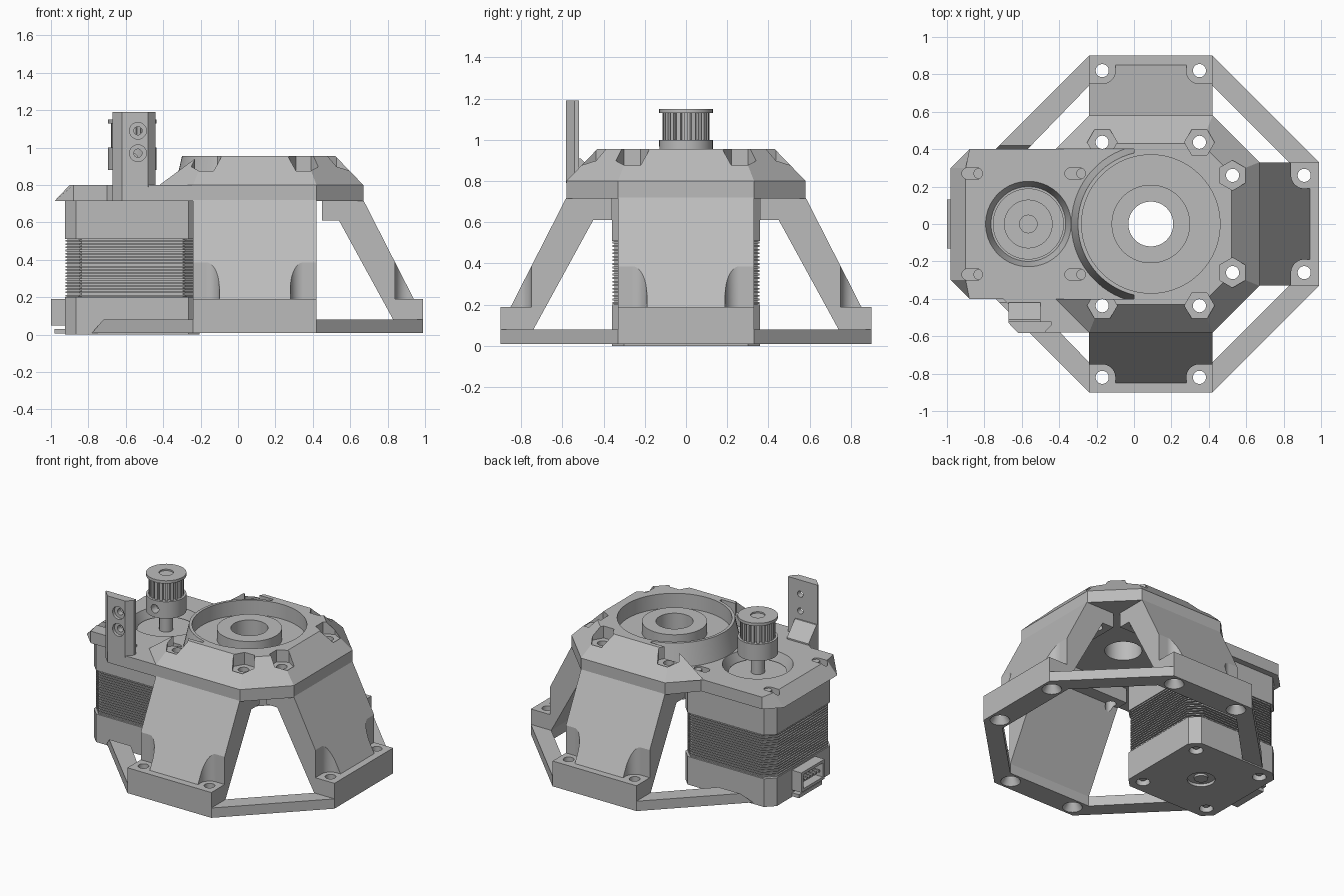
import bpy, bmesh, math
from mathutils import Matrix, Vector

if "Cube" in bpy.data.objects:
    bpy.data.objects.remove(bpy.data.objects["Cube"], do_unlink=True)

grey = bpy.data.materials.new("plain grey")
grey.use_nodes = True
COLOUR = (0.5, 0.5, 0.5, 1)
grey.diffuse_color = COLOUR
grey.node_tree.nodes["Principled BSDF"].inputs["Base Color"].default_value = COLOUR

HUB = 0.09        # x of the hub axis
MOTOR = -0.565    # x of the motor axis
parts = []


def finish(bm, name, matrix=None):
    if matrix:
        bm.transform(matrix)
    bmesh.ops.recalc_face_normals(bm, faces=bm.faces)
    mesh = bpy.data.meshes.new(name)
    bm.to_mesh(mesh)
    bm.free()
    mesh.materials.append(grey)
    ob = bpy.data.objects.new(name, mesh)
    bpy.context.collection.objects.link(ob)
    parts.append(ob)
    return ob


def prism(name, points, z0, z1, matrix=None, top=None):
    """Outline extruded from z0 to z1; the top may use another outline."""
    bm = bmesh.new()
    low = [bm.verts.new((x, y, z0)) for x, y in points]
    high = [bm.verts.new((x, y, z1)) for x, y in top or points]
    bm.faces.new(low)
    bm.faces.new(high)
    n = len(points)
    for i in range(n):
        j = (i + 1) % n
        bm.faces.new((low[i], low[j], high[j], high[i]))
    return finish(bm, name, matrix)


def box(name, x0, x1, y0, y1, z0, z1, matrix=None):
    return prism(name, [(x0, y0), (x1, y0), (x1, y1), (x0, y1)], z0, z1, matrix)


def cyl(name, x, y, z0, z1, r, r2=None, sides=48, matrix=None):
    def ring(rad):
        turn = [math.tau * (i + 0.5) / sides for i in range(sides)]
        return [(x + rad * math.cos(a), y + rad * math.sin(a)) for a in turn]
    return prism(name, ring(r), z0, z1, matrix, ring(r2) if r2 else None)


def join(ob, cutters, kind="DIFFERENCE"):
    for c in cutters:
        mod = ob.modifiers.new("bool", "BOOLEAN")
        mod.operation, mod.object, mod.solver = kind, c, "EXACT"
        bpy.context.view_layer.objects.active = ob
        bpy.ops.object.modifier_apply(modifier=mod.name)
        parts.remove(c)
        bpy.data.objects.remove(c, do_unlink=True)


def octagon(a, b):
    """Eight-sided outline round the hub: flats at a, flat half-length b."""
    quarter = [(a, -b), (a, b), (b, a), (-b, a)]
    return [(HUB + x, y) for x, y in quarter + [(-x, -y) for x, y in quarter]]


def chamfered(half, c):
    e = half - c
    quarter = [(half, -e), (half, e), (e, half), (-e, half)]
    return [(MOTOR + x, y) for x, y in quarter + [(-x, -y) for x, y in quarter]]


def spun(angle):
    return Matrix.Translation((HUB, 0, 0)) @ Matrix.Rotation(math.radians(angle), 4, "Z")


# Legs with foot pads, countersunk screw holes and bolt bores
stand = Matrix(((1, 0, 0, 0), (0, 0, 1, 0), (0, 1, 0, 0), (0, 0, 0, 1)))
leg_profile = [(0.90, 0.01), (0.90, 0.19), (0.85, 0.19), (0.58, 0.72), (0.36, 0.72),
               (0.36, 0.61), (0.45, 0.61), (0.74, 0.08), (0.74, 0.01)]
for side, angle in (("front", -90), ("back", 90), ("left", 0)):
    m = spun(angle)
    leg = prism(side + "_leg", leg_profile, -0.33, 0.33, m @ stand)
    for s in (-1, 1):
        t = 0.26 * s
        a, b = sorted((t, 0.4 * s))
        c, d = sorted((0.19 * s, 0.4 * s))
        join(leg, [
            cyl("pad_cut", 0.82, t, 0.19, 0.8, 0.07, matrix=m),
            box("pad_cut", 0.75, 1.0, a, b, 0.19, 0.8, m),
            box("pad_cut", 0.82, 1.0, c, d, 0.19, 0.8, m),
            cyl("screw_hole", 0.82, t, -0.1, 0.5, 0.035, matrix=m),
            cyl("countersink", 0.82, t, 0.0, 0.06, 0.07, 0.035, matrix=m),
            cyl("bolt_bore", 0.437, t, 0.5, 0.9, 0.035, matrix=m)])

# Ground ring struts; the two beside the motor stop short with a sloped end
for s in (-1, 1):
    side = "back" if s > 0 else "front"
    prism(side + "_left_strut", [(HUB + 0.33, 0.90 * s), (HUB + 0.90, 0.33 * s),
          (HUB + 0.74, 0.33 * s), (HUB + 0.33, 0.74 * s)], 0.01, 0.08)
    outer, inner = (-0.24, 0.90 * s), (-0.24, 0.74 * s)
    prism(side + "_right_strut",
          [outer, (-0.78, 0.36 * s), (-0.61, 0.36 * s), inner], 0.01, 0.08,
          top=[outer, (-0.72, 0.42 * s), (-0.55, 0.42 * s), inner])

# Mounting plate that carries the hub and the motor
outline = [(-0.24, -0.58), (0.42, -0.58), (0.67, -0.33), (0.67, 0.33), (0.42, 0.58),
           (-0.24, 0.58), (-0.40, 0.40), (-0.88, 0.40), (-0.98, 0.30), (-0.98, -0.30),
           (-0.88, -0.40), (-0.70, -0.40), (-0.67, -0.43), (-0.67, -0.53), (-0.62, -0.58)]
plate = prism("mounting_plate", outline, 0.715, 0.80,
              top=[(max(x, -0.90), y) for x, y in outline])
join(plate, [cyl("motor_opening", MOTOR, 0, 0.70, 0.81, 0.195, 0.232),
             cyl("hub_bore", HUB, 0, 0.6, 0.9, 0.12)])
for x in (-0.87, -0.32):
    for y in (-0.27, 0.27):
        join(plate, [box("slot", x - 0.02, x + 0.03, y - 0.03, y + 0.03, 0.6, 0.9),
                     cyl("slot_end", x - 0.02, y, 0.6, 0.9, 0.03, sides=24),
                     cyl("slot_end", x + 0.03, y, 0.6, 0.9, 0.03, sides=24)])
        cyl("motor_bolt", x + 0.04, y, 0.70, 0.79, 0.028, sides=24)

# Hub cap: eight-sided slope, cleared towards the motor, with a round bearing seat
cap = prism("hub_cap", octagon(0.58, 0.33), 0.80, 0.955, top=octagon(0.43, 0.27))
join(cap, [box("belt_clearance", -1, 0, -0.40, 0.40, 0.79, 1.1)])
join(cap, [cyl("seat_wall", HUB, 0, 0.80, 0.955, 0.425, 0.39, sides=72)], "UNION")
join(cap, [cyl("seat", HUB, 0, 0.85, 1.1, 0.37, sides=72),
           cyl("hub_bore", HUB, 0, 0.7, 1.1, 0.12)])
for angle in (-90, 90, 0):
    for t in (-0.26, 0.26):
        join(cap, [cyl("nut_pocket", 0.437, t, 0.87, 1.1, 0.08, sides=6, matrix=spun(angle)),
                   cyl("bolt_bore", 0.437, t, 0.7, 1.1, 0.035, matrix=spun(angle))])
        for_plate = cyl("bolt_bore", 0.437, t, 0.6, 0.9, 0.035, matrix=spun(angle))
        join(plate, [for_plate])
boss = cyl("bearing_boss", HUB, 0, 0.845, 0.93, 0.21)
join(boss, [cyl("hub_bore", HUB, 0, 0.8, 1.1, 0.12)])

# Stepper motor: two end caps and a stack of laminations
base = prism("motor_bottom_cap", chamfered(0.36, 0.06), 0.0, 0.20)
join(base, [cyl("shaft_recess", MOTOR, 0, -0.1, 0.02, 0.09)])
for dx in (-0.266, 0.266):
    for y in (-0.266, 0.266):
        join(base, [cyl("screw_recess", MOTOR + dx, y, -0.1, 0.04, 0.045, sides=24)])
        cyl("motor_screw", MOTOR + dx, y, 0.02, 0.06, 0.022, sides=6)
cyl("rear_shaft", MOTOR, 0, 0.005, 0.05, 0.045)
prism("motor_top_cap", chamfered(0.36, 0.06), 0.51, 0.714)
prism("motor_core", chamfered(0.347, 0.075), 0.19, 0.52)
LAYERS = 18
step = 0.31 / LAYERS
for i in range(LAYERS):
    z = 0.20 + i * step
    prism("lamination", chamfered(0.357, 0.075), z + step * 0.25, z + step * 0.75)
cyl("motor_pilot", MOTOR, 0, 0.71, 0.745, 0.19)

# Cable socket with pins
socket = box("cable_socket", -1.0, -0.91, -0.13, 0.13, 0.05, 0.19)
join(socket, [box("socket_opening", -1.1, -0.94, -0.11, 0.11, 0.07, 0.17)])
box("socket_lip", -0.98, -0.91, -0.13, 0.13, 0.005, 0.03)
for i in range(6):
    y = -0.085 + i * 0.034
    box("socket_pin", -0.99, -0.93, y - 0.007, y + 0.007, 0.11, 0.125)

# Shaft and toothed pulley
cyl("motor_shaft", MOTOR, 0, 0.70, 1.14, 0.045)
pulley_hub = cyl("pulley_hub", MOTOR, 0, 0.88, 1.0, 0.13)
side_on = Matrix.Translation((MOTOR, 0, 0.94)) @ Matrix.Rotation(math.pi / 2, 4, "X")
join(pulley_hub, [cyl("grub_hole", 0, 0, 0.07, 0.2, 0.03, sides=24, matrix=side_on)])
cyl("pulley_core", MOTOR, 0, 0.99, 1.14, 0.095)
flange = cyl("pulley_flange", MOTOR, 0, 1.13, 1.15, 0.13)
join(flange, [cyl("shaft_bore", MOTOR, 0, 1.0, 1.2, 0.047)])
TEETH = 20
for i in range(TEETH):
    m = Matrix.Translation((MOTOR, 0, 0)) @ Matrix.Rotation(math.tau * i / TEETH, 4, "Z")
    box("pulley_tooth", 0.08, 0.115, -0.01, 0.01, 0.99, 1.135, m)

# Upright switch bracket with countersunk holes and a wedge behind it
bracket = prism("switch_bracket", [(-0.67, -0.53), (-0.62, -0.582), (-0.48, -0.582),
                (-0.44, -0.54), (-0.44, -0.52), (-0.67, -0.52)], 0.79, 1.19)
for z in (0.97, 1.09):
    m = Matrix.Translation((-0.535, 0, z)) @ Matrix.Rotation(math.pi / 2, 4, "X")
    join(bracket, [cyl("hole", 0, 0, 0.4, 0.7, 0.022, sides=24, matrix=m),
                   cyl("counterbore", 0, 0, 0.56, 0.7, 0.045, sides=24, matrix=m)])
across = Matrix(((0, 0, 1, 0), (1, 0, 0, 0), (0, 1, 0, 0), (0, 0, 0, 1)))
prism("bracket_wedge", [(-0.53, 0.79), (-0.42, 0.79), (-0.42, 0.81), (-0.51, 0.91),
      (-0.53, 0.91)], -0.67, -0.50, across)

# Smooth the round walls and keep every real edge crisp
bpy.ops.object.select_all(action="DESELECT")
for ob in parts:
    ob.select_set(True)
bpy.context.view_layer.objects.active = parts[0]
bpy.ops.object.shade_smooth_by_angle(angle=math.radians(20))
